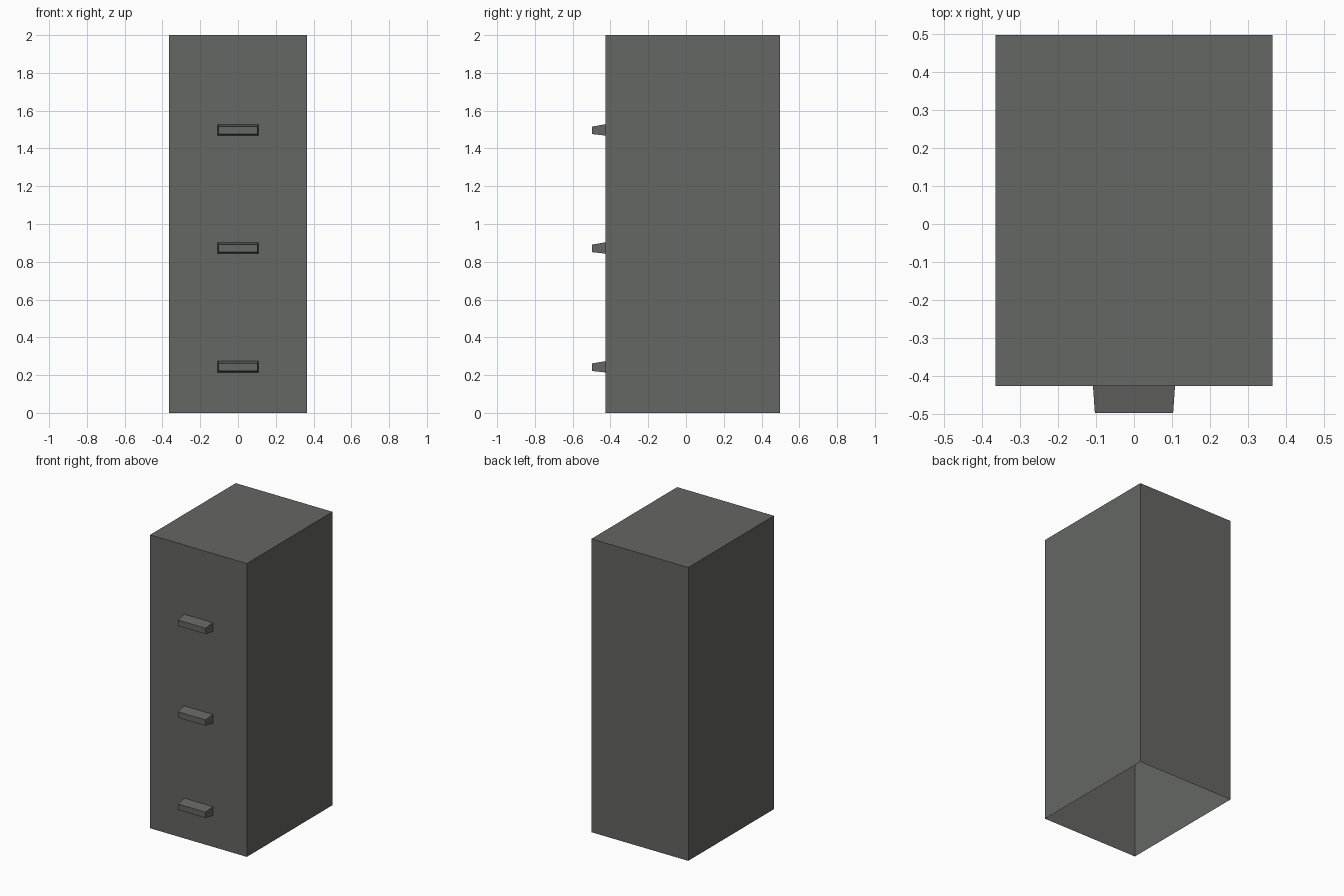
import bpy, bmesh

if "Cube" in bpy.data.objects:
    bpy.data.objects.remove(bpy.data.objects["Cube"])

# One flat grey for the whole cabinet
grey = bpy.data.materials.new("dark grey")
grey.diffuse_color = (0.13, 0.135, 0.125, 1)
grey.use_nodes = True
grey.node_tree.nodes["Principled BSDF"].inputs["Base Color"].default_value = grey.diffuse_color


def block(name, back, front, y_back, y_front, open_side):
    """Tapered block between two (x0, x1, z0, z1) rectangles, with one side left open."""
    bm = bmesh.new()
    loops = []
    for (x0, x1, z0, z1), y in ((back, y_back), (front, y_front)):
        loops.append([bm.verts.new(p) for p in
                      ((x0, y, z0), (x1, y, z0), (x1, y, z1), (x0, y, z1))])
    b, f = loops
    sides = {"back": b, "front": f}
    for i, side in enumerate(("bottom", "right", "top", "left")):
        j = (i + 1) % 4
        sides[side] = [b[i], b[j], f[j], f[i]]
    for side, verts in sides.items():
        if side != open_side:
            bm.faces.new(verts)
    bmesh.ops.recalc_face_normals(bm, faces=bm.faces)
    mesh = bpy.data.meshes.new(name)
    bm.to_mesh(mesh)
    bm.free()
    mesh.materials.append(grey)
    obj = bpy.data.objects.new(name, mesh)
    bpy.context.collection.objects.link(obj)
    return obj


# Cabinet shell, hollow and open underneath
rect = (-0.365, 0.365, 0, 2)
block("cabinet_body", rect, rect, 0.497, -0.426, "bottom")

# Three tapered drawer handles
for i, z in enumerate((0.244, 0.873, 1.498)):
    block(f"drawer_handle_{i + 1}",
          (-0.108, 0.108, z - 0.03, z + 0.03),
          (-0.103, 0.103, z - 0.022, z + 0.018),
          -0.426, -0.497, "back")
